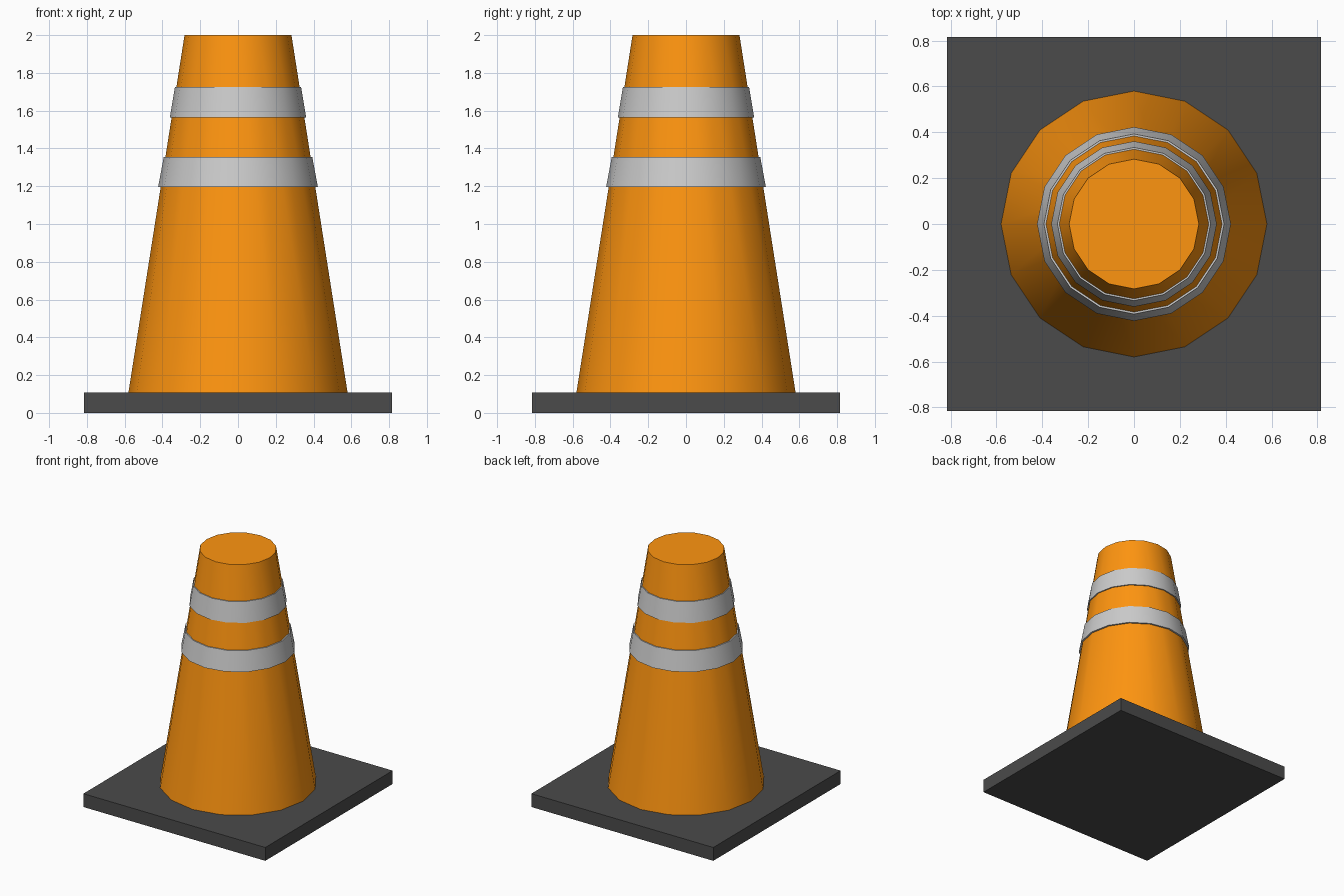
import bpy
from math import radians

if "Cube" in bpy.data.objects:
    bpy.data.objects.remove(bpy.data.objects["Cube"])


def material(name, rgb):
    mat = bpy.data.materials.new(name)
    mat.diffuse_color = (*rgb, 1.0)
    mat.use_nodes = True
    mat.node_tree.nodes["Principled BSDF"].inputs["Base Color"].default_value = mat.diffuse_color
    return mat


def frustum(name, r_bottom, r_top, z0, z1, mat):
    """Closed 16-sided tapered section between two heights."""
    bpy.ops.mesh.primitive_cone_add(vertices=16, radius1=r_bottom, radius2=r_top,
                                    depth=z1 - z0, location=(0, 0, (z0 + z1) / 2))
    obj = bpy.context.object
    obj.name = name
    obj.data.materials.append(mat)
    bpy.ops.object.shade_smooth_by_angle(angle=radians(30))
    return obj


orange = material("orange_plastic", (1.0, 0.3, 0.005))
silver = material("reflective_grey", (0.8, 0.8, 0.8))
rubber = material("dark_rubber", (0.07, 0.07, 0.07))

# Square base plate
BASE_H = 0.108
bpy.ops.mesh.primitive_cube_add(size=1, location=(0, 0, BASE_H / 2))
base = bpy.context.object
base.name = "base_plate"
base.scale = (1.63, 1.63, BASE_H)
bpy.ops.object.transform_apply(location=False, rotation=False, scale=True)
base.data.materials.append(rubber)

# Tapered body
frustum("cone_body", 0.58, 0.283, BASE_H, 2.0, orange)

# Reflective bands, slightly proud of the body
for name, r0, r1, z0, z1 in [("lower_band", 0.423, 0.393, 1.195, 1.355),
                             ("upper_band", 0.361, 0.334, 1.564, 1.725)]:
    frustum(name, r0, r1, z0, z1, silver)
